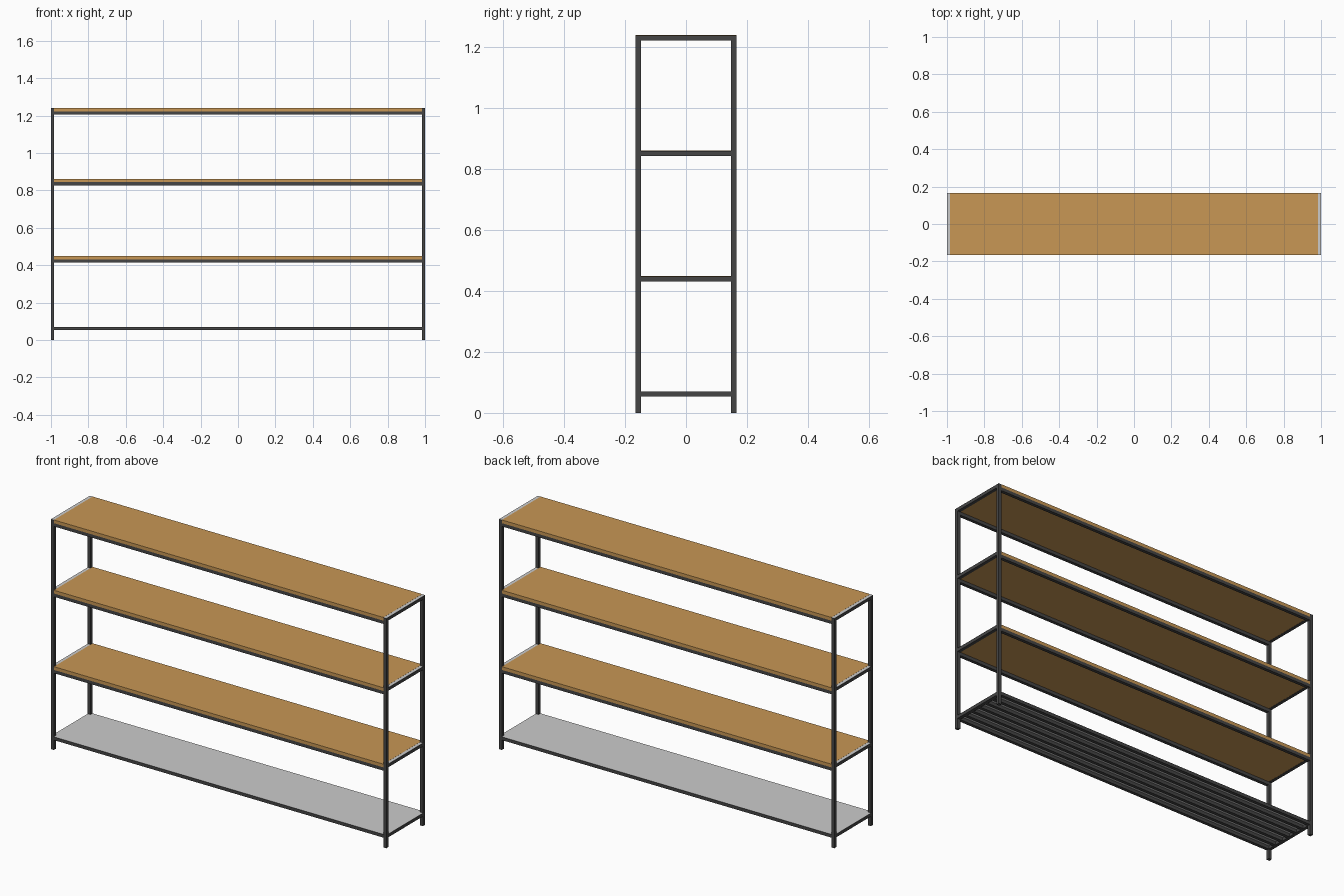
import bpy

if "Cube" in bpy.data.objects:
    bpy.data.objects.remove(bpy.data.objects["Cube"])

W, D, H, T = 1.0, 0.165, 1.24, 0.0175   # half width, half depth, height, tube size
GAP = 0.0005


def material(name, color):
    m = bpy.data.materials.new(name)
    m.diffuse_color = (*color, 1)
    m.use_nodes = True
    m.node_tree.nodes["Principled BSDF"].inputs["Base Color"].default_value = m.diffuse_color
    return m


wood = material("wood", (0.58, 0.31, 0.09))
steel = material("dark_steel", (0.06, 0.06, 0.06))


def box(name, x0, x1, y0, y1, z0, z1, mat):
    bpy.ops.mesh.primitive_cube_add(size=1)
    o = bpy.context.object
    o.name = name
    o.location = ((x0 + x1) / 2, (y0 + y1) / 2, (z0 + z1) / 2)
    o.scale = (x1 - x0, y1 - y0, z1 - z0)
    bpy.ops.object.transform_apply(location=True, rotation=False, scale=True)
    o.data.materials.append(mat)
    return o


def sheet(name, z):
    bpy.ops.mesh.primitive_plane_add(size=2, location=(0, 0, z))
    o = bpy.context.object
    o.name = name
    o.scale = (W, D, 1)
    bpy.ops.object.transform_apply(location=True, rotation=False, scale=True)


def long_rail(name, y, z1):
    box(name, -W + T, W - T, y - T / 2, y + T / 2, z1 - T, z1, steel)


def end_rails(name, z1):
    for s, side in ((-1, "left"), (1, "right")):
        x = s * (W - T / 2)
        box(f"{name}_{side}", x - T / 2, x + T / 2, -D + T, D - T, z1 - T, z1, steel)


# Legs
for sx, side in ((-1, "left"), (1, "right")):
    for sy, face in ((-1, "front"), (1, "back")):
        x, y = sx * (W - T / 2), sy * (D - T / 2)
        box(f"{face}_leg_{side}", x - T / 2, x + T / 2, y - T / 2, y + T / 2,
            0, H - 2 * GAP, steel)

# Wooden shelves with end rails beside them and long rails beneath
for name, z in (("lower", 0.449), ("middle", 0.861), ("top", H)):
    box(f"{name}_shelf_board", -W + T, W - T, -D, D, z - T, z, wood)
    sheet(f"{name}_shelf_sheet", z - GAP)
    end_rails(f"{name}_end_rail", z - 2 * GAP)
    for sy, face in ((-1, "front"), (1, "back")):
        long_rail(f"{name}_{face}_rail", sy * (D - T / 2), z - T)

# Bottom rack: evenly spaced bars under a thin sheet
zb = 0.071
sheet("bottom_sheet", zb)
end_rails("bottom_end_rail", zb - GAP)
N = 7
for i in range(N):
    y = (D - T / 2) * (2 * i / (N - 1) - 1)
    long_rail(f"bottom_bar_{i + 1}", y, zb - GAP)
